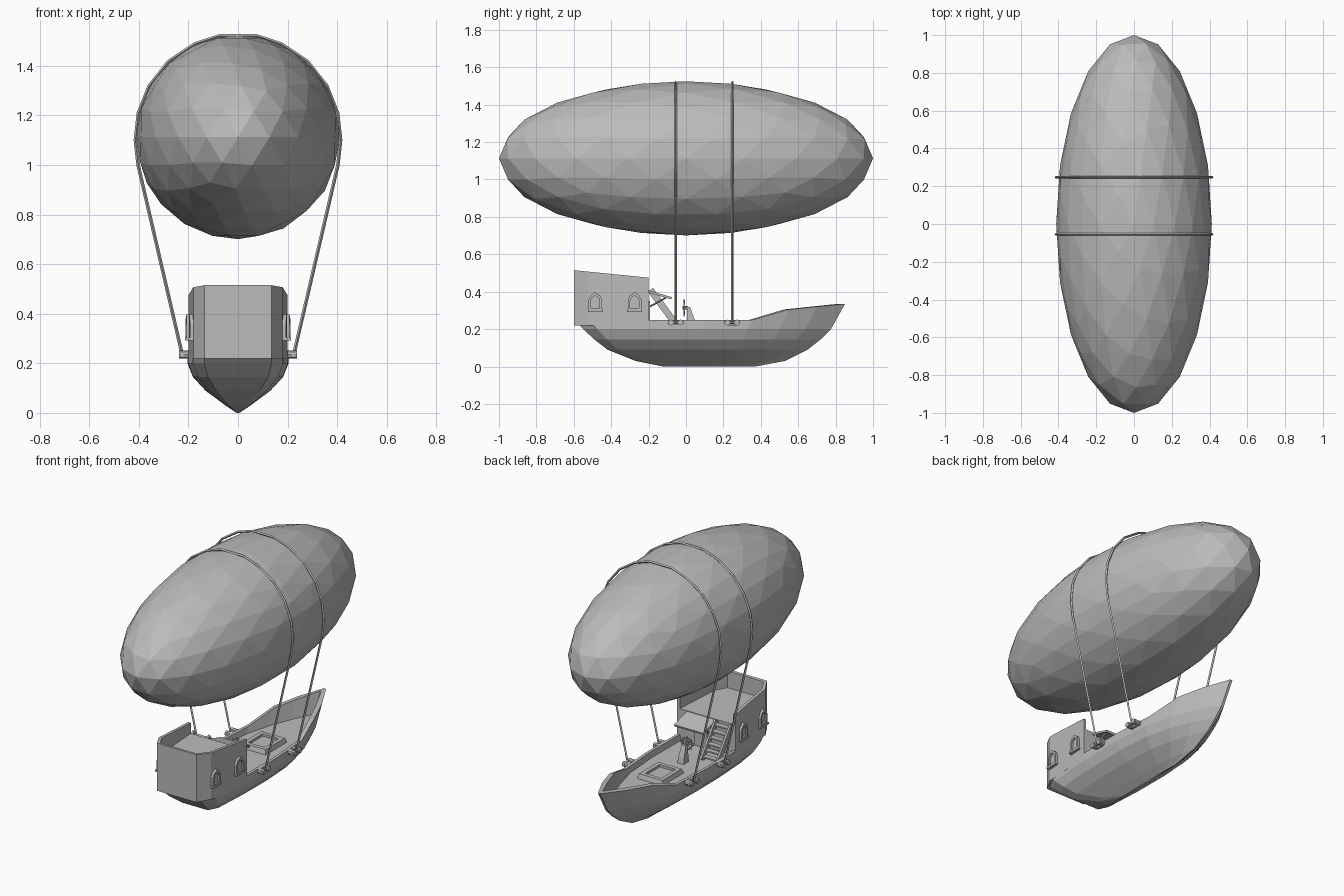
import bpy, bmesh, math
from mathutils import Vector, Matrix

if "Cube" in bpy.data.objects:
    bpy.data.objects.remove(bpy.data.objects["Cube"])

grey = bpy.data.materials.new("plain_grey")
grey.use_nodes = True
grey.diffuse_color = (0.5, 0.5, 0.5, 1)
grey.node_tree.nodes["Principled BSDF"].inputs["Base Color"].default_value = (0.5, 0.5, 0.5, 1)


def finish(name, bm):
    bmesh.ops.recalc_face_normals(bm, faces=bm.faces)
    mesh = bpy.data.meshes.new(name)
    bm.to_mesh(mesh)
    bm.free()
    mesh.materials.append(grey)
    ob = bpy.data.objects.new(name, mesh)
    bpy.context.collection.objects.link(ob)
    return ob


def loft(name, rings, caps=True, wrap=False):
    """Skin closed rings of points, optionally capped or wrapped round."""
    bm = bmesh.new()
    rows = [[bm.verts.new(p) for p in ring] for ring in rings]
    n = len(rows[0])
    pairs = list(zip(rows, rows[1:])) + ([(rows[-1], rows[0])] if wrap else [])
    for a, b in pairs:
        for i in range(n):
            j = (i + 1) % n
            bm.faces.new((a[i], a[j], b[j], b[i]))
    if caps and not wrap:
        bm.faces.new(rows[0])
        bm.faces.new(rows[-1])
    return finish(name, bm)


def box(name, center, size, tilt=0):
    bm = bmesh.new()
    m = Matrix.Translation(center) @ Matrix.Rotation(tilt, 4, 'X') @ Matrix.Diagonal((*size, 1))
    bmesh.ops.create_cube(bm, size=1, matrix=m)
    return finish(name, bm)


def rod(name, a, b, radius, sides=8):
    a, b = Vector(a), Vector(b)
    bm = bmesh.new()
    m = Matrix.Translation((a + b) / 2) @ (b - a).to_track_quat('Z', 'Y').to_matrix().to_4x4()
    bmesh.ops.create_cone(bm, cap_ends=True, segments=sides, radius1=radius,
                          radius2=radius, depth=(b - a).length, matrix=m)
    return finish(name, bm)


# Balloon
bm = bmesh.new()
bmesh.ops.create_icosphere(bm, subdivisions=3, radius=1,
                           matrix=Matrix.Translation((0, 0, 1.113)) @ Matrix.Diagonal((0.412, 1, 0.412, 1)))
finish("balloon", bm)

# Hull: (y, half width, sheer height) along the gunwale, stern to bow
PLAN = [(-0.6, 0.135, 0.25), (-0.52, 0.18, 0.25), (-0.2, 0.2, 0.25), (0.1, 0.202, 0.25),
        (0.36, 0.185, 0.25), (0.55, 0.14, 0.305), (0.7, 0.085, 0.32), (0.85, 0.008, 0.335)]


def mirrored(half):
    return half + [(-x, y, z) for x, y, z in reversed(half)]


def waterline(z, stern, bow, width, inset=0):
    half = []
    for y, x, top in PLAN:
        t = (y + 0.6) / 1.45
        half.append((max(x * width - inset, 0.003), stern + t * (bow - stern), top if z is None else z))
    return mirrored(half)


loft("hull", [waterline(0, -0.12, 0.37, 0.03), waterline(0.03, -0.27, 0.53, 0.25),
              waterline(0.09, -0.42, 0.65, 0.65), waterline(0.145, -0.49, 0.72, 0.9),
              waterline(0.2, -0.55, 0.775, 1.01), waterline(None, -0.6, 0.85, 1),
              waterline(None, -0.58, 0.81, 1, 0.018), waterline(0.215, -0.54, 0.75, 0.97, 0.018)])

# Stern cabin with a parapet on three sides
ROOF = 0.41
cabin = [(x, y) for y, x, _ in PLAN[:3]]
loft("cabin", [mirrored([(x, y, z) for x, y in cabin]) for z in (0.22, ROOF)])
outer = mirrored([(x, y, 0) for x, y in cabin])
inner = mirrored([(0.123, -0.582, 0), (0.163, -0.512, 0), (0.182, -0.2, 0)])
strip = outer[2::-1] + outer[:2:-1]
inside = inner[2::-1] + inner[:2:-1]
bands = []
for (ox, oy, _), (ix, iy, _) in zip(strip, inside):
    top = lambda y: 0.515 - 0.1 * (y + 0.6)
    bands.append([(ox, oy, ROOF), (ox, oy, top(oy)), (ix, iy, top(iy)), (ix, iy, ROOF)])
loft("cabin_parapet", bands)


# Pointed arch windows
def arch(scale):
    pts = [(-0.036, -0.05), (0.036, -0.05), (0.036, 0.012), (0.024, 0.036),
           (0, 0.052), (-0.024, 0.036), (-0.036, 0.012)]
    return [(a * scale, b * scale) for a, b in pts]


for side, label in ((1, "left"), (-1, "right")):
    for k, y in enumerate((-0.485, -0.275)):
        wall = 0.18 + (y + 0.52) / 16

        def ring(scale, out):
            return [(side * (wall + out + a / 16), y + a, 0.345 + b) for a, b in arch(scale)]
        loft(f"window_frame_{label}_{k}", [ring(1, -0.004), ring(1, 0.014), ring(0.66, 0.014), ring(0.66, -0.004)],
             wrap=True)
        loft(f"window_pane_{label}_{k}", [ring(0.66, -0.002), ring(0.66, 0.003)])
        box(f"window_sill_{label}_{k}", (side * (wall + 0.008), y, 0.298), (0.02, 0.08, 0.012))

# Awning and door on the cabin front
box("awning", (0.035, -0.14, 0.383), (0.2, 0.13, 0.012), -0.28)
for x in (-0.05, 0.12):
    rod("awning_strut", (x, -0.195, 0.32), (x, -0.105, 0.37), 0.005, 4)
box("door", (0.035, -0.198, 0.28), (0.09, 0.009, 0.14))

# Stairs up to the cabin roof
foot, head = Vector((0, -0.05, 0.22)), Vector((0, -0.19, ROOF))
slope = math.atan2(head.z - foot.z, head.y - foot.y)
for x in (-0.18, -0.075):
    mid = (foot + head) / 2
    box("stair_stringer", (x, mid.y, mid.z), (0.012, (head - foot).length, 0.035), slope)
for i in range(6):
    p = foot.lerp(head, (i + 0.6) / 6.2)
    box("stair_tread", (-0.1275, p.y, p.z), (0.1, 0.034, 0.009))

# Steering wheel on its stand
hub = Vector((0, -0.01, 0.315))
loft("wheel_stand", [[(x * w, y, z) for x, y in ((-1, 0.005), (1, 0.005), (1, b), (-1, b))]
                     for z, w, b in ((0.21, 0.022, 0.055), (0.25, 0.02, 0.047), (0.318, 0.014, 0.022))])
rod("wheel_axle", hub - Vector((0, 0.01, 0)), hub + Vector((0, 0.02, 0)), 0.009)
for i in range(4):
    a = math.pi * i / 4
    d = Vector((math.cos(a), 0, math.sin(a))) * 0.047
    rod("wheel_spoke", hub - d, hub + d, 0.003, 4)
rim = []
for i in range(12):
    a = math.tau * i / 12
    rim.append([(hub.x + r * math.cos(a), hub.y + dy, hub.z + r * math.sin(a))
                for r, dy in ((0.03, -0.004), (0.037, -0.004), (0.037, 0.004), (0.03, 0.004))])
loft("wheel_rim", rim, wrap=True)


# Deck hatch: raised frame round a sunken lid
def rect(w, d, z):
    return [(sx * w, 0.25 + sy * d, z) for sx, sy in ((-1, -1), (1, -1), (1, 1), (-1, 1))]


loft("deck_hatch", [rect(0.088, 0.105, 0.21), rect(0.08, 0.095, 0.243), rect(0.055, 0.07, 0.243),
                    rect(0.055, 0.07, 0.228)])

# Ropes over the balloon, tied to cleats on the hull
half_rope = [(0.225, 0.235), (0.403, 1.0), (0.414, 1.1), (0.402, 1.21), (0.358, 1.32),
             (0.28, 1.418), (0.175, 1.488), (0.075, 1.521)]
path = half_rope + [(-x, z) for x, z in reversed(half_rope)]
for k, y in enumerate((-0.055, 0.248)):
    sections = []
    for i, p in enumerate(path):
        a, b = Vector(path[max(i - 1, 0)]), Vector(path[min(i + 1, len(path) - 1)])
        t = (b - a).normalized() * 0.007
        sections.append([(p[0] + s * t.y, y + dy, p[1] - s * t.x)
                         for s, dy in ((1, 0), (0, 0.007), (-1, 0), (0, -0.007))])
    loft(f"rope_{k}", sections)
    for side in (1, -1):
        box("cleat_plate", (side * 0.203, y, 0.235), (0.014, 0.05, 0.03))
        rod("cleat_bar", (side * 0.224, y - 0.042, 0.235), (side * 0.224, y + 0.042, 0.235), 0.008)
        for dy in (-0.025, 0.025):
            rod("cleat_post", (side * 0.192, y + dy, 0.235), (side * 0.238, y + dy, 0.235), 0.016)
